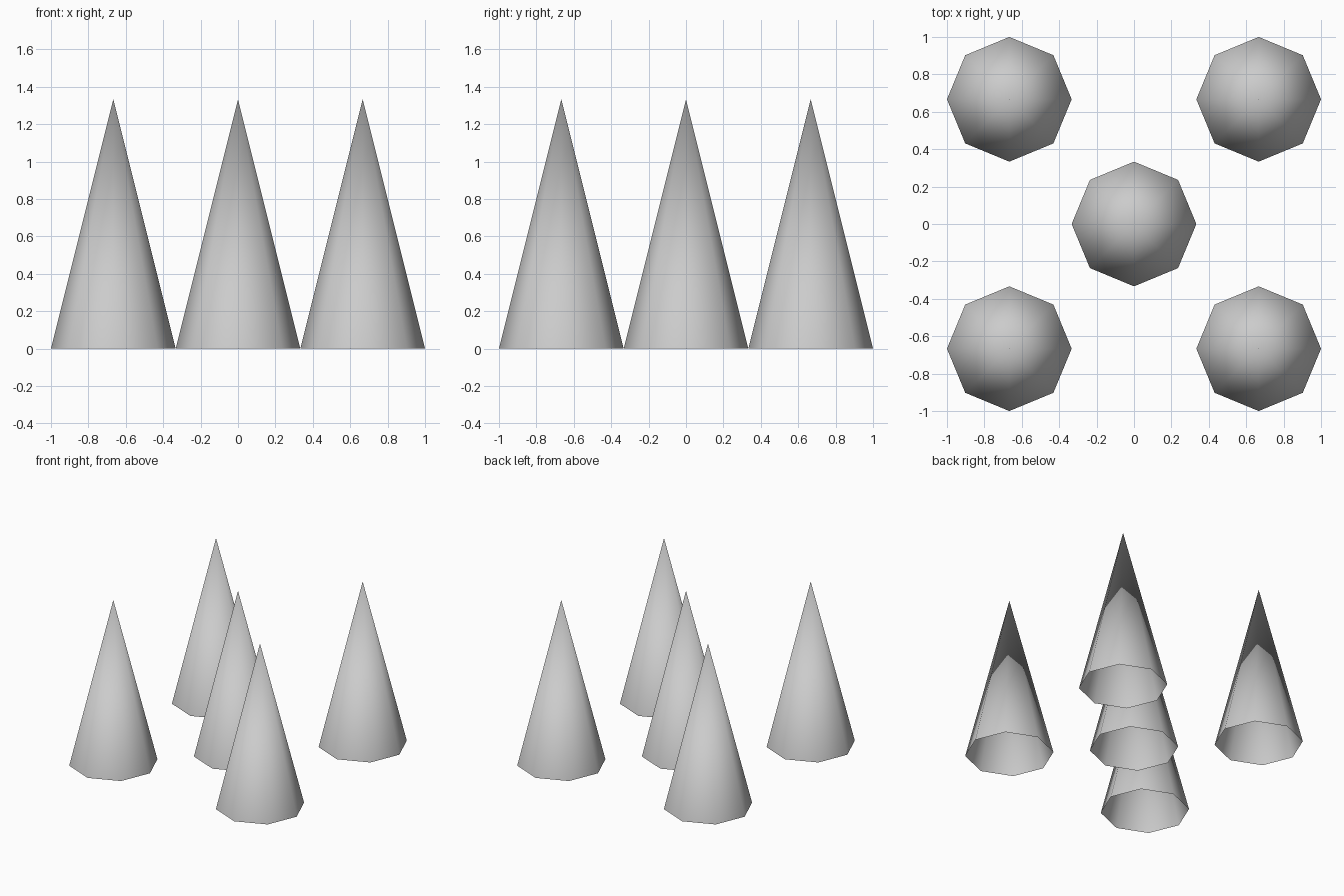
import bpy

if "Cube" in bpy.data.objects:
    bpy.data.objects.remove(bpy.data.objects["Cube"])

RADIUS = 1 / 3
HEIGHT = 4 / 3
OFFSET = 2 / 3


def add_spike(name, x, y):
    # Eight-sided open-bottomed cone, smooth all round
    bpy.ops.mesh.primitive_cone_add(
        vertices=8, radius1=RADIUS, radius2=0, depth=HEIGHT,
        end_fill_type='NOTHING', location=(x, y, HEIGHT / 2))
    spike = bpy.context.object
    spike.name = name
    bpy.ops.object.shade_smooth()


# Centre spike
add_spike("centre_spike", 0, 0)

# Four corner spikes
for y_name, y in (("front", -OFFSET), ("back", OFFSET)):
    for x_name, x in (("left", -OFFSET), ("right", OFFSET)):
        add_spike(f"{y_name}_{x_name}_spike", x, y)
